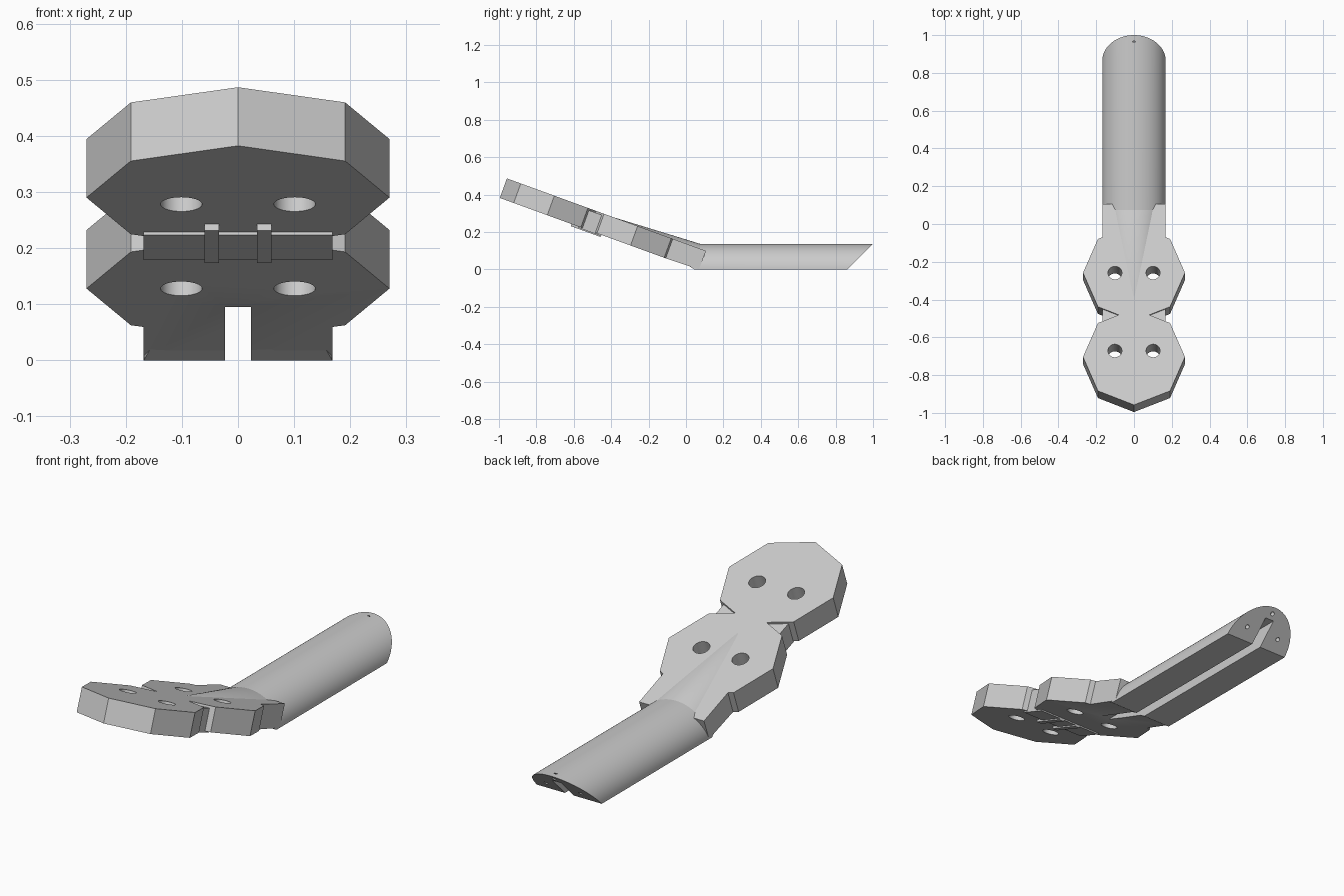
import bpy, bmesh, math
from mathutils import Vector, Matrix

cube = bpy.data.objects.get("Cube")
if cube:
    bpy.data.objects.remove(cube, do_unlink=True)

GREY = (0.6, 0.6, 0.6, 1)
mat = bpy.data.materials.new("light_grey")
mat.use_nodes = True
mat.diffuse_color = GREY
mat.node_tree.nodes["Principled BSDF"].inputs["Base Color"].default_value = GREY

TILT = math.radians(20)
C, S = math.cos(TILT), math.sin(TILT)
THICK = 0.111


def tilted(x, s, t):
    """Point on the sloping head: s runs up the slope, t is height above its underside."""
    return Vector((x, 0.055 - s * C + t * S, s * S + t * C))


def finish(bm, name):
    bmesh.ops.recalc_face_normals(bm, faces=bm.faces)
    mesh = bpy.data.meshes.new(name)
    bm.to_mesh(mesh)
    bm.free()
    mesh.materials.append(mat)
    obj = bpy.data.objects.new(name, mesh)
    bpy.context.collection.objects.link(obj)
    return obj


def prism(name, bottom, top):
    """Solid between two matching outlines."""
    bm = bmesh.new()
    a = [bm.verts.new(p) for p in bottom]
    b = [bm.verts.new(p) for p in top]
    bm.faces.new(a)
    bm.faces.new(b)
    for i in range(len(a)):
        j = (i + 1) % len(a)
        bm.faces.new((a[i], a[j], b[j], b[i]))
    return finish(bm, name)


def slab(name, outline, low, high):
    return prism(name, [tilted(x, s, low) for x, s in outline],
                 [tilted(x, s, high) for x, s in outline])


def rect(x0, x1, s0, s1):
    return [(x0, s0), (x1, s0), (x1, s1), (x0, s1)]


def rod(name, centre, axis, radius, length):
    bm = bmesh.new()
    turn = axis.to_track_quat('Z', 'Y').to_matrix().to_4x4()
    bmesh.ops.create_cone(bm, cap_ends=True, segments=32, radius1=radius, radius2=radius,
                          depth=length, matrix=Matrix.Translation(centre) @ turn)
    return finish(bm, name)


def cut(obj, cutters):
    for c in cutters:
        c.hide_render = True
        m = obj.modifiers.new("cut", 'BOOLEAN')
        m.operation, m.object, m.solver = 'DIFFERENCE', c, 'EXACT'
    bpy.context.view_layer.update()
    dg = bpy.context.evaluated_depsgraph_get()
    mesh = bpy.data.meshes.new_from_object(obj.evaluated_get(dg))
    obj.modifiers.clear()
    obj.data = mesh


def smooth(obj):
    bpy.ops.object.select_all(action='DESELECT')
    obj.select_set(True)
    bpy.context.view_layer.objects.active = obj
    bpy.ops.object.shade_smooth_by_angle(angle=math.radians(25))


# Head: neck and two overlapping octagonal plates as one outline
R, K = 0.27, 0.191
LOWER, UPPER = 0.374, 0.848
half = [(0.168, -0.015), (0.168, LOWER - 0.2), (K, LOWER - K), (R, LOWER),
        (K, LOWER + K), (0.08, 0.611), (K, UPPER - K), (R, UPPER),
        (K, UPPER + K), (0, UPPER + R)]
outline = half + [(-x, s) for x, s in reversed(half[:-1])]
head = slab("head_plates", outline, 0, THICK)
for v in head.data.vertices:
    v.co.z = max(v.co.z, 0)

# Recessed bridge in the notches between the plates
slab("plate_bridge", rect(-0.168, 0.168, 0.54, 0.67), -0.006, THICK - 0.01)

# Handle: half-oval bar with a sloping end
N = 48
arc = [(0.168 * math.cos(math.pi * i / N), 0.137 * math.sin(math.pi * i / N))
       for i in range(N + 1)]
handle = prism("handle", [(x, 0.07, z) for x, z in arc],
               [(x, 0.863 + z, z) for x, z in arc])

# Fairing that blends the handle into the head
bm = bmesh.new()
for x, z in arc:
    bm.verts.new((x, 0.075, z))
    bm.verts.new((x, 0.045, z * 1.07))
bm.verts.new((0, -0.42, 0.289))
bmesh.ops.convex_hull(bm, input=bm.verts)
fairing = finish(bm, "neck_fairing")

# Screw holes through the plates
normal = Vector((0, S, C))
holes = [rod("hole_cutter", tilted(x, s, THICK / 2), normal, 0.037, 0.4)
         for x in (-0.101, 0.101) for s in (LOWER, 0.813)]

# Groove along the underside, and small pin holes in the handle end
corners = [(-0.023, -0.4), (0.023, -0.4), (0.023, 1.2), (-0.023, 1.2)]
groove = prism("groove_cutter", [(x, y, -0.1) for x, y in corners],
               [(x, y, 0.095) for x, y in corners])
end_normal = Vector((0, 1, -1)).normalized()
pins = [rod("pin_cutter", Vector((x, 0.863 + z, z)), end_normal, 0.01, 0.05)
        for x, z in ((-0.09, 0.045), (0.09, 0.045), (0, 0.115))]

cut(head, holes + [groove])
cut(fairing, [groove])
cut(handle, [groove] + pins)
for c in holes + pins + [groove]:
    bpy.data.objects.remove(c, do_unlink=True)
for obj in (head, handle, fairing):
    smooth(obj)

# Small raised rails under the head
for side, name in ((1, "left"), (-1, "right")):
    slab(name + "_rail", rect(side * 0.034, side * 0.06, 0.54, 0.71), -0.012, 0.01)
